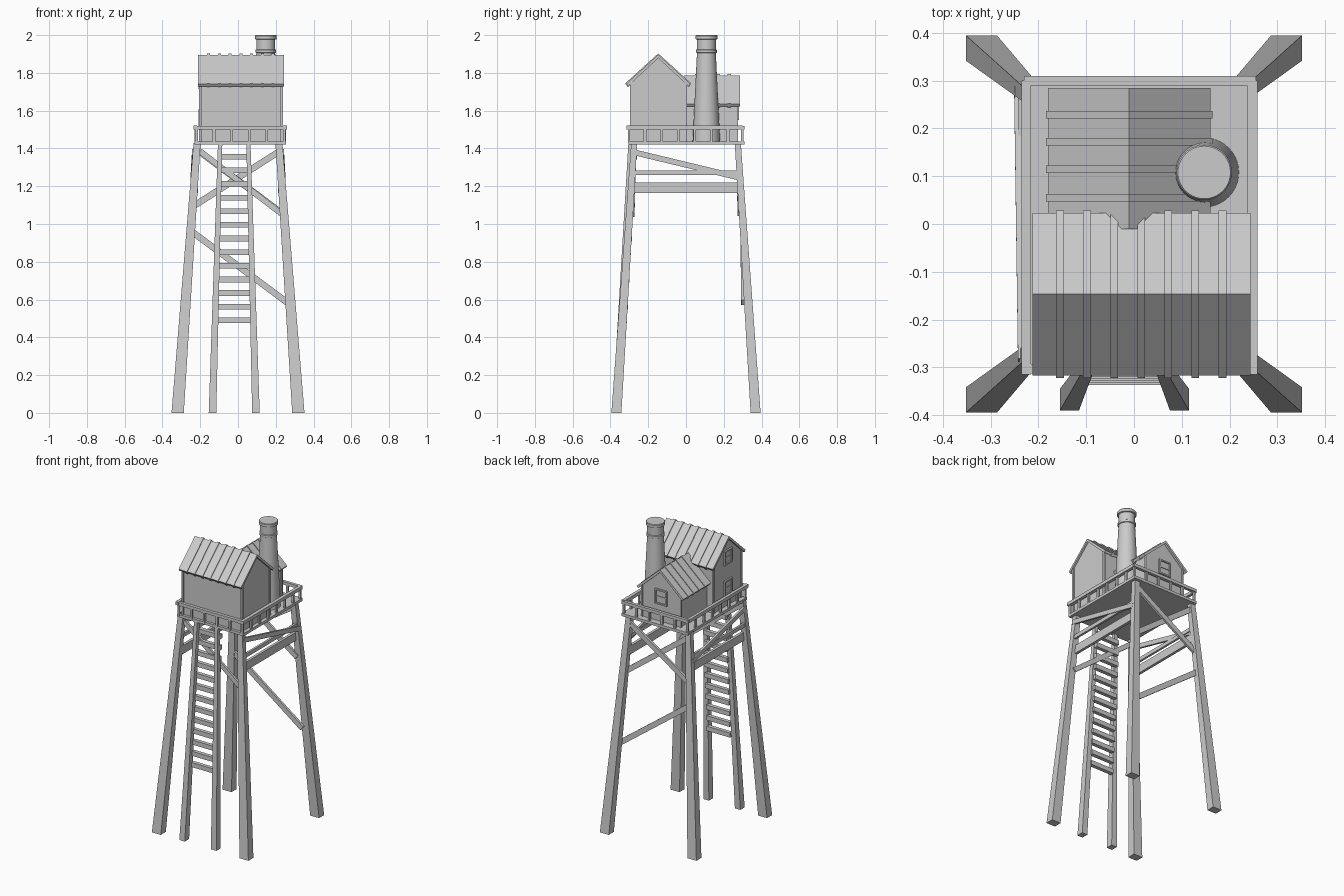
import bpy, bmesh, math
from mathutils import Vector

if "Cube" in bpy.data.objects:
    bpy.data.objects.remove(bpy.data.objects["Cube"])


def mesh(name, verts, faces):
    me = bpy.data.meshes.new(name)
    me.from_pydata([tuple(v) for v in verts], [], faces)
    bm = bmesh.new()
    bm.from_mesh(me)
    bmesh.ops.recalc_face_normals(bm, faces=bm.faces)
    bm.to_mesh(me)
    bm.free()
    ob = bpy.data.objects.new(name, me)
    bpy.context.collection.objects.link(ob)
    return ob


def loft(name, a, b):
    n = len(a)
    sides = [(i, (i + 1) % n, n + (i + 1) % n, n + i) for i in range(n)]
    return mesh(name, list(a) + list(b), sides + [tuple(range(n)), tuple(range(n, 2 * n))])


def rect(x0, x1, y0, y1, z):
    return [(x0, y0, z), (x1, y0, z), (x1, y1, z), (x0, y1, z)]


def box(name, x0, x1, y0, y1, z0, z1):
    return loft(name, rect(x0, x1, y0, y1, z0), rect(x0, x1, y0, y1, z1))


def beam(name, a, b, width, thick, normal):
    # plank from a to b, thick along the given face normal
    a, b, n = Vector(a), Vector(b), Vector(normal)
    d = (b - a).normalized()
    s = d.cross(n).normalized() * width / 2
    t = s.cross(d).normalized() * thick / 2
    off = (s + t, s - t, -s - t, -s + t)
    return loft(name, [a + o for o in off], [b + o for o in off])


def prism(name, pts, axis, lo, hi):
    # extrude a (across, z) profile along x or y
    def put(t):
        return [(t, p, z) if axis == 'x' else (p, t, z) for p, z in pts]
    return loft(name, put(lo), put(hi))


def roof_profile(c, half, eave, ridge, t, lift=0.0):
    return [(c - half, eave + lift), (c, ridge + lift), (c + half, eave + lift),
            (c + half - t * .7, eave - t + lift), (c, ridge - t * 1.4 + lift),
            (c - half + t * .7, eave - t + lift)]


def tapered_ring(name, c, profile, n=40):
    verts, faces = [], []
    for r, z in profile:
        for i in range(n):
            a = 2 * math.pi * i / n
            verts.append((c[0] + r * math.cos(a), c[1] + r * math.sin(a), z))
    for k in range(len(profile) - 1):
        for i in range(n):
            j = (i + 1) % n
            faces.append((k * n + i, k * n + j, (k + 1) * n + j, (k + 1) * n + i))
    faces += [tuple(range(n)), tuple(range((len(profile) - 1) * n, len(profile) * n))]
    ob = mesh(name, verts, faces)
    bpy.ops.object.select_all(action='DESELECT')
    ob.select_set(True)
    bpy.context.view_layer.objects.active = ob
    bpy.ops.object.shade_smooth_by_angle(angle=math.radians(30))


# Four splayed legs
for sx in (-1, 1):
    for sy in (-1, 1):
        xs, ys = sorted((sx * .352, sx * .287)), sorted((sy * .395, sy * .342))
        xt, yt = sorted((sx * .235, sx * .198)), sorted((sy * .29, sy * .258))
        loft("leg", rect(*xs, *ys, 0), rect(*xt, *yt, 1.43))

# Ladder
for f0, f1, t0, t1 in ((-.155, -.115, -.106, -.083), (.075, .115, .044, .066)):
    loft("ladder_rail", rect(f0, f1, -.39, -.345, 0), rect(t0, t1, -.305, -.28, 1.43))
for i in range(13):
    z = .49 + i * .0722
    y = -.372 + .06 * z
    box("ladder_rung", -.103, .068, y + .005, y + .03, z - .015, z + .015)

# Cross braces on the back and front
Y = (0, 1, 0)
beam("back_brace", (-.22, .275, 1.395), (.235, .28, 1.055), .034, .015, Y)
beam("back_brace", (-.235, .29, 1.095), (.22, .285, 1.385), .034, .015, Y)
beam("back_low_brace", (-.245, .295, .96), (.26, .3, .585), .034, .015, Y)
beam("front_brace", (-.2, -.272, 1.385), (.235, -.28, 1.05), .03, .015, Y)

# Side planks
for s in (-1, 1):
    X = (s, 0, 0)
    beam("side_plank", (s * .222, -.275, 1.192), (s * .222, .285, 1.192), .055, .018, X)
    beam("side_bar", (s * .236, -.285, 1.272), (s * .236, .28, 1.272), .025, .014, X)
    beam("side_brace", (s * .236, -.285, 1.382), (s * .244, .285, 1.245), .03, .014, X)

# Deck
X0, X1, Y0, Y1 = -.23, .255, -.305, .31
box("deck", X0, X1, Y0, Y1, 1.42, 1.438)

# Railing
box("rail_front", X0 - .004, X1 + .004, Y0 - .008, Y0 + .012, 1.5, 1.52)
box("rail_back", X0, X1, Y1 - .02, Y1, 1.5, 1.52)
box("rail_left", X0 - .006, X0 + .014, Y0 - .01, Y1 - .01, 1.5, 1.522)
box("rail_right", X1 - .018, X1 + .004, Y0 - .01, Y1 - .01, 1.5, 1.522)
for i in range(6):
    x = X0 + .01 + i * (X1 - X0 - .02) / 5
    for y in (Y0 + .003, Y1 - .012):
        box("rail_post", x - .007, x + .007, y - .006, y + .006, 1.43, 1.505)
for i in range(1, 7):
    y = Y0 + i * (Y1 - Y0) / 7
    for x in (X0 + .006, X1 - .008):
        box("rail_post", x - .006, x + .006, y - .007, y + .007, 1.43, 1.505)

# Main house: walls, corner boards, roof, battens
C = -.147
prism("main_walls", [(-.288, 1.43), (-.002, 1.43), (-.002, 1.752), (C, 1.885), (-.288, 1.752)],
      'x', -.2, .232)
for x in (-.2, .232):
    for y in (-.288, -.002):
        box("corner_board", x - .006, x + .006, y - .008, y + .008, 1.43, 1.752)
prism("main_roof", roof_profile(C, .17, 1.742, 1.896, .013), 'x', -.212, .244)
for i in range(7):
    x = -.155 + i * .0567
    prism("main_roof_batten", roof_profile(C, .175, 1.741, 1.9, .02, .003), 'x', x - .008, x + .008)

# Rear house
D = -.01
prism("rear_walls", [(D - .14, 1.43), (D + .14, 1.43), (D + .14, 1.645), (D, 1.775), (D - .14, 1.645)],
      'y', -.01, .27)
for x in (D - .14, D + .14):
    box("corner_board", x - .006, x + .006, .262, .275, 1.43, 1.645)
prism("rear_roof", roof_profile(D, .17, 1.635, 1.786, .013), 'y', -.01, .285)
for y in (.055, .115, .172, .229):
    prism("rear_roof_batten", roof_profile(D, .174, 1.634, 1.79, .02, .003), 'y', y - .008, y + .008)


def window(axis, face, s, c, z, w, h):
    # framed window with a cross bar; s is the outward direction
    def part(name, a, b, z0, z1, depth):
        f = sorted((face - s * .005, face + s * depth))
        if axis == 'x':
            box(name, *f, a, b, z0, z1)
        else:
            box(name, a, b, *f, z0, z1)
    b = .009
    part("window_pane", c - w, c + w, z - h, z + h, .002)
    for e in (-1, 1):
        part("window_frame", c + e * w - b / 2, c + e * w + b / 2, z - h - b / 2, z + h + b / 2, .01)
        part("window_frame", c - w, c + w, z + e * h - b / 2, z + e * h + b / 2, .01)
    part("window_bar", c - w, c + w, z - .003, z + .003, .006)


# Windows: two on the left gable, one on the rear gable
window('x', -.2, -1, C, 1.76, .036, .042)
window('x', -.2, -1, C, 1.56, .036, .045)
window('y', .27, 1, D, 1.6, .04, .045)

# Chimney
tapered_ring("chimney", (.147, .108),
             [(.073, 1.43), (.05, 1.905), (.055, 1.908), (.055, 1.922), (.05, 1.925), (.05, 1.976),
              (.058, 1.979), (.058, 1.996), (.055, 2.0)])
